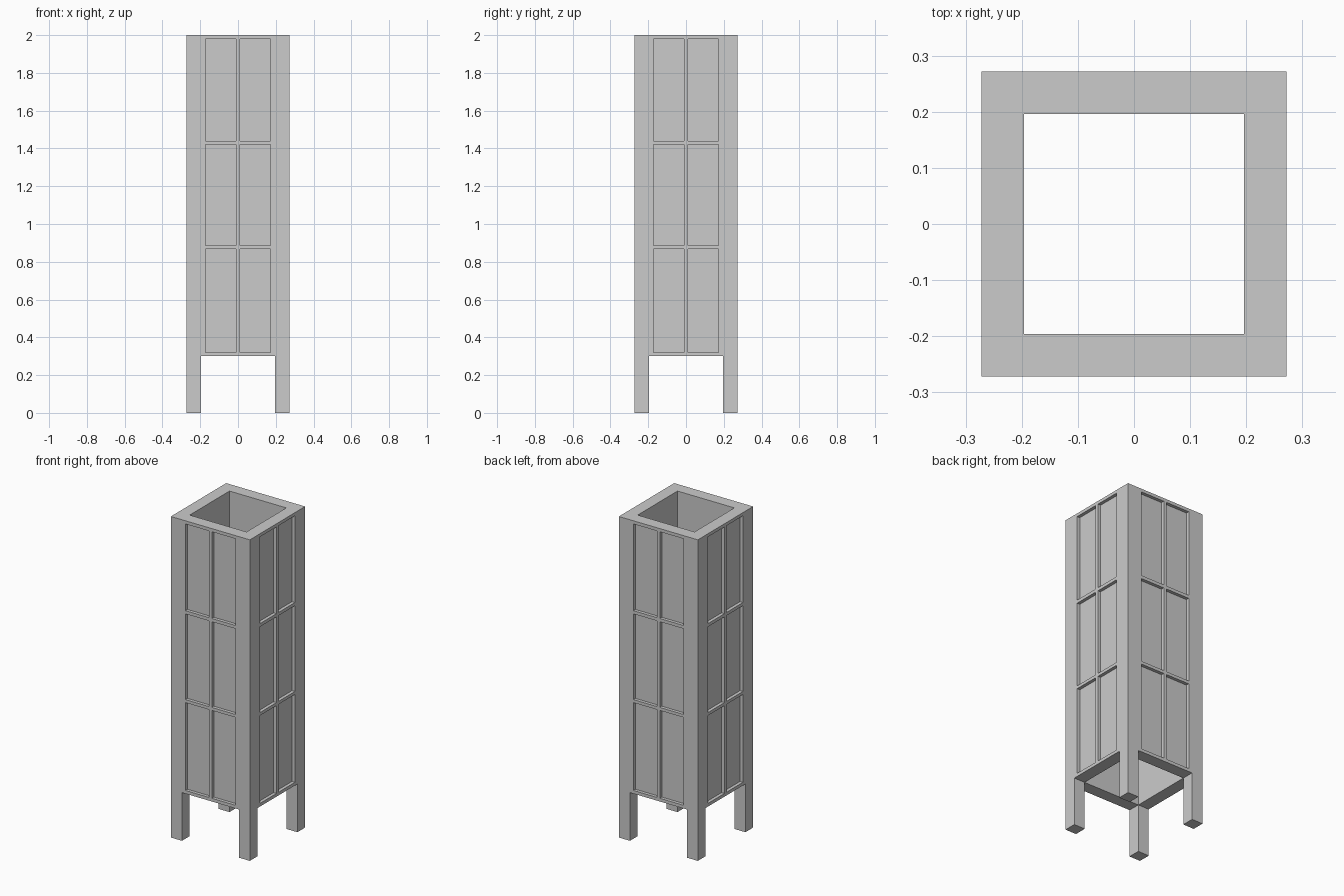
import bpy
import bmesh
from mathutils import Matrix, Vector
from math import pi

OUTER, INNER = 0.272, 0.196      # half widths of the shaft and its opening
LEG_TOP, TOP = 0.3, 2.0
RECESS = 0.02
PANEL_X = (0.01, 0.172)          # panel edges either side of the middle bar
ROWS = ((0.32, 0.867), (0.886, 1.42), (1.44, 1.98))

default_cube = bpy.data.objects.get("Cube")
if default_cube:
    bpy.data.objects.remove(default_cube, do_unlink=True)

# Plain grey material
GREY = (0.6, 0.6, 0.6, 1.0)
grey = bpy.data.materials.new("plain_grey")
grey.use_nodes = True
grey.diffuse_color = GREY
grey.node_tree.nodes["Principled BSDF"].inputs["Base Color"].default_value = GREY


def make_object(name, bm):
    bmesh.ops.remove_doubles(bm, verts=bm.verts, dist=0.0001)
    bmesh.ops.recalc_face_normals(bm, faces=bm.faces)
    mesh = bpy.data.meshes.new(name)
    bm.to_mesh(mesh)
    bm.free()
    mesh.materials.append(grey)
    obj = bpy.data.objects.new(name, mesh)
    bpy.context.collection.objects.link(obj)
    return obj


def quad(bm, points):
    return bm.faces.new([bm.verts.new(p) for p in points])


def add_side(bm):
    """One quarter of the shaft, facing -y: panelled outside, inside, rims."""
    near, far = PANEL_X
    xs = [-OUTER, -far, -near, near, far, OUTER]
    zs = [LEG_TOP] + [z for row in ROWS for z in row] + [TOP]
    verts = [[bm.verts.new((x, -OUTER, z)) for x in xs] for z in zs]
    panels = []
    for r in range(len(zs) - 1):
        for c in range(len(xs) - 1):
            face = bm.faces.new((verts[r][c], verts[r][c + 1],
                                 verts[r + 1][c + 1], verts[r + 1][c]))
            if r % 2 and c % 2:
                panels.append(face)
    # Push the panels into the wall
    pushed = bmesh.ops.extrude_discrete_faces(bm, faces=panels)["faces"]
    bmesh.ops.translate(bm, verts=list({v for f in pushed for v in f.verts}),
                        vec=(0, RECESS, 0))
    # Inside wall
    quad(bm, [(INNER, -INNER, LEG_TOP), (-INNER, -INNER, LEG_TOP),
              (-INNER, -INNER, TOP), (INNER, -INNER, TOP)])
    # Top and bottom rims, sharing the cuts of the outer wall
    for z in (LEG_TOP, TOP):
        outer = [(x, -OUTER, z) for x in xs]
        quad(bm, outer + [(INNER, -INNER, z), (-INNER, -INNER, z)])


# Open square shaft with recessed panels on all four sides
shaft = bmesh.new()
for turn in range(4):
    old = set(shaft.verts)
    add_side(shaft)
    bmesh.ops.rotate(shaft, verts=[v for v in shaft.verts if v not in old],
                     cent=(0, 0, 0), matrix=Matrix.Rotation(turn * pi / 2, 3, 'Z'))
make_object("panelled_shaft", shaft)

# Four square corner legs
leg_width = OUTER - INNER
leg_centre = (OUTER + INNER) / 2
for side_x, x_name in ((1, "left"), (-1, "right")):
    for side_y, y_name in ((-1, "front"), (1, "back")):
        leg = bmesh.new()
        place = Matrix.Translation(Vector((side_x * leg_centre, side_y * leg_centre,
                                           LEG_TOP / 2)))
        size = Matrix.Diagonal((leg_width, leg_width, LEG_TOP, 1))
        bmesh.ops.create_cube(leg, size=1, matrix=place @ size)
        make_object(f"{y_name}_{x_name}_leg", leg)
